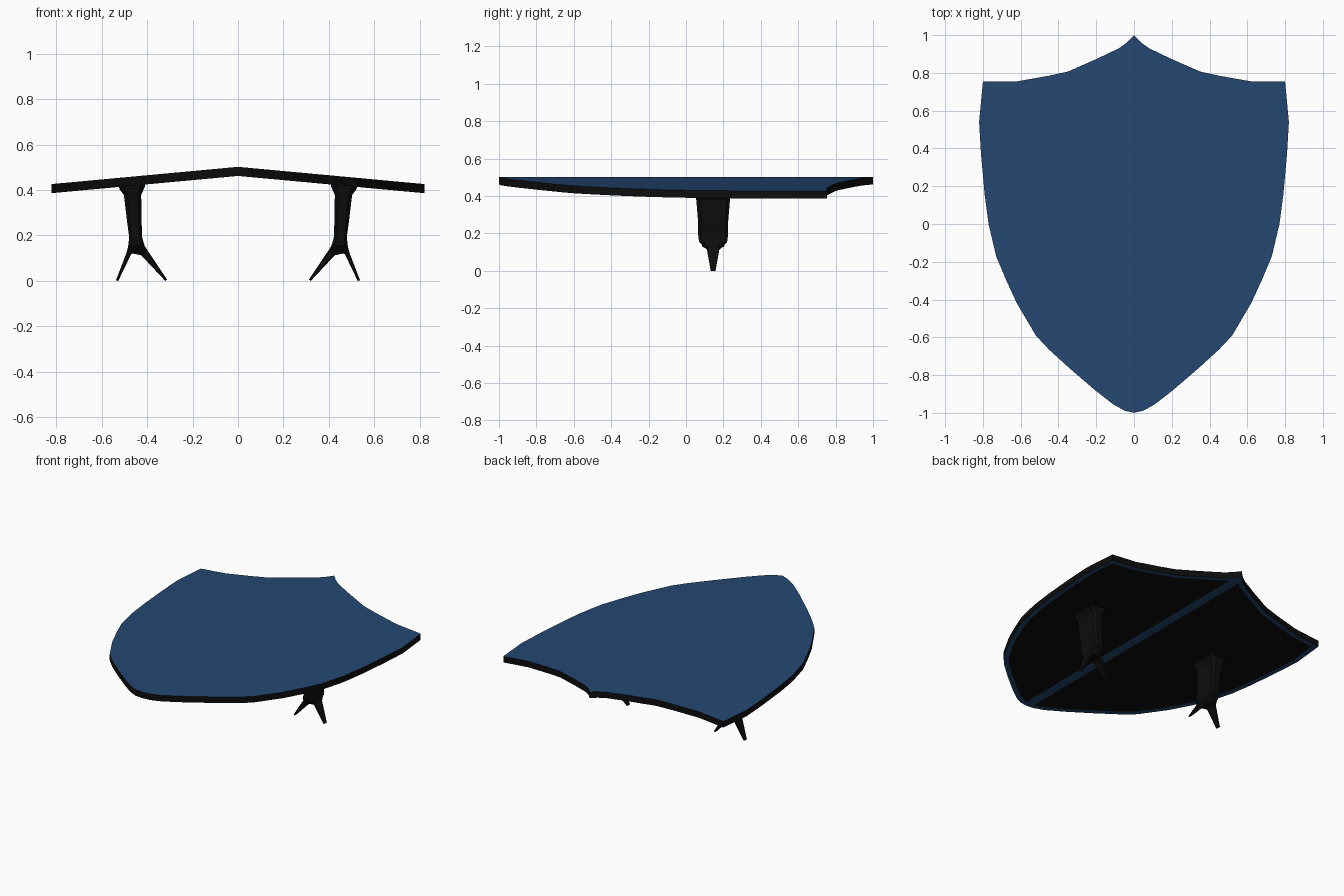
import bpy, bmesh

if "Cube" in bpy.data.objects:
    bpy.data.objects.remove(bpy.data.objects["Cube"])

def material(name, rgb):
    m = bpy.data.materials.new(name)
    m.diffuse_color = (*rgb, 1)
    m.use_nodes = True
    m.node_tree.nodes["Principled BSDF"].inputs["Base Color"].default_value = m.diffuse_color
    return m

blue = material("navy blue", (0.018, 0.064, 0.168))
black = material("black", (0.004, 0.004, 0.004))

def finish(bm, name, mats):
    me = bpy.data.meshes.new(name)
    bm.to_mesh(me)
    bm.free()
    ob = bpy.data.objects.new(name, me)
    bpy.context.collection.objects.link(ob)
    for m in mats:
        me.materials.append(m)
    mir = ob.modifiers.new("mirror", 'MIRROR')
    mir.use_axis[0] = True
    mir.merge_threshold = 0.0005
    return ob

# Shield panel: right half outline, sloping down from the centre ridge
OUTLINE = [(0, 1), (.035, .963), (.08, .93), (.2, .873), (.35, .807), (.45, .785), (.62, .755),
           (.80, .755), (.82, .54), (.81, .37), (.79, .15), (.77, 0), (.73, -.17),
           (.68, -.29), (.62, -.42), (.52, -.59), (.45, -.665), (.34, -.765), (.2, -.885),
           (.11, -.955), (.05, -.988), (0, -1)]
THICK = 0.04
bm = bmesh.new()
top = [bm.verts.new((x, y, .502 - .0925 * x)) for x, y in OUTLINE]
bot = [bm.verts.new((x, y, .502 - .0925 * x - THICK)) for x, y in OUTLINE]
bm.faces.new(top[::-1]).material_index = 0
under = bm.faces.new(bot)
under.material_index = 0
for i in range(len(OUTLINE) - 1):
    bm.faces.new((top[i], top[i + 1], bot[i + 1], bot[i])).material_index = 1
bm.normal_update()
# Blue border and centre strip on the back, black field inside
bmesh.ops.inset_individual(bm, faces=[under], thickness=0.03, use_even_offset=True)
under.material_index = 1
finish(bm, "shield_panel", [blue, black])

# Bracket: chamfered post with two prongs, mirrored to the other side
def loft(bm, sections):
    """Each section: (x0, z0), (x1, z1), y half width, chamfer."""
    rings = []
    for (x0, z0), (x1, z1), h, c in sections:
        k = c * h
        pts = [(0, -h + k), (c, -h), (1 - c, -h), (1, -h + k),
               (1, h - k), (1 - c, h), (c, h), (0, h - k)]
        rings.append([bm.verts.new((x0 + (x1 - x0) * t, .145 + y, z0 + (z1 - z0) * t))
                      for t, y in pts])
    for a, b in zip(rings, rings[1:]):
        for i in range(8):
            j = (i + 1) % 8
            bm.faces.new((a[i], a[j], b[j], b[i]))
    bm.faces.new(rings[0])
    bm.faces.new(rings[-1][::-1])

bm = bmesh.new()
loft(bm, [((.408, .43), (.525, .422), .095, .2),
          ((.410, .415), (.522, .405), .095, .2),
          ((.426, .378), (.502, .378), .09, .2),
          ((.424, .26), (.488, .26), .08, .2),
          ((.422, .193), (.479, .193), .08, .2),
          ((.411, .155), (.483, .155), .075, .2),
          ((.426, .113), (.470, .122), .036, .2)])
# outer prong
loft(bm, [((.445, .125), (.483, .155), .06, .2),
          ((.470, .118), (.490, .125), .034, .2),
          ((.527, .0), (.537, .003), .013, .2)])
# inner prong
loft(bm, [((.411, .155), (.450, .125), .06, .2),
          ((.400, .137), (.426, .113), .034, .2),
          ((.312, .006), (.320, .0), .013, .2)])
bmesh.ops.recalc_face_normals(bm, faces=bm.faces[:])
finish(bm, "support_bracket", [black])
